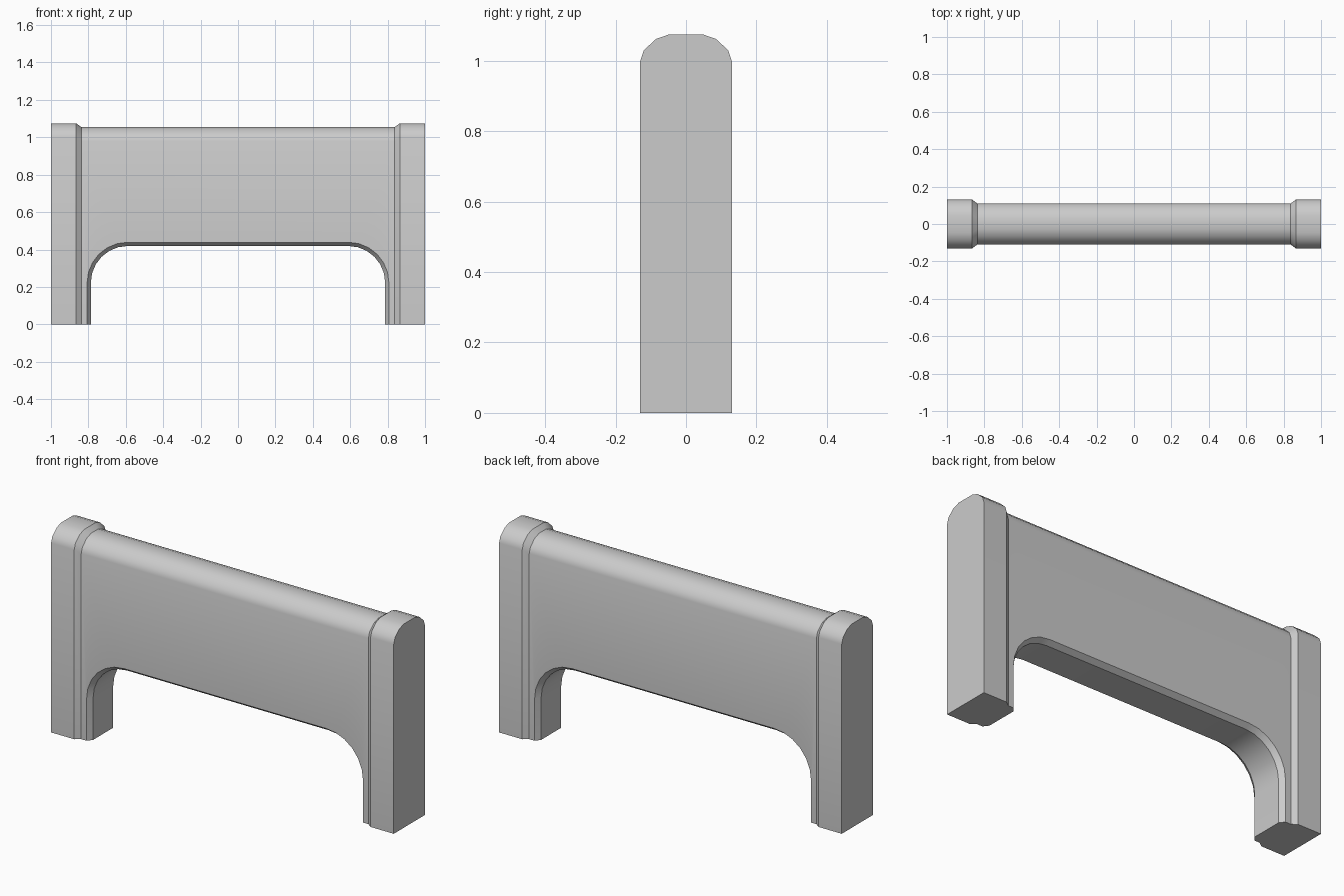
import bpy
import bmesh
import math

if "Cube" in bpy.data.objects:
    bpy.data.objects.remove(bpy.data.objects["Cube"])


def loft(name, rings):
    """Skin a list of matching closed rings into a capped solid."""
    bm = bmesh.new()
    loops = [[bm.verts.new(p) for p in ring] for ring in rings]
    for a, b in zip(loops, loops[1:]):
        for i in range(len(a)):
            j = (i + 1) % len(a)
            bm.faces.new((a[i], a[j], b[j], b[i]))
    bm.faces.new(loops[0])
    bm.faces.new(loops[-1])
    bmesh.ops.recalc_face_normals(bm, faces=bm.faces)
    mesh = bpy.data.meshes.new(name)
    bm.to_mesh(mesh)
    bm.free()
    obj = bpy.data.objects.new(name, mesh)
    bpy.context.collection.objects.link(obj)
    return obj


def wall_section(x, inset):
    """Round-topped slab section; inset slims the middle span."""
    half = [(0.13, 0), (0.13, 1.0), (0.12, 1.03), (0.085, 1.062), (0.048, 1.075)]
    half = [(y - inset, max(0, z - inset)) for y, z in half]
    return [(x, y, z) for y, z in half] + [(x, -y, z) for y, z in reversed(half)]


def arch_section(y, grow):
    """Opening outline with two rounded upper corners."""
    cx, cz, r = 0.59, 0.222, 0.197 + grow
    arc = [(cx + r * math.cos(a), cz + r * math.sin(a))
           for a in (math.pi / 2 * i / 6 for i in range(7))]
    right = [(cx + r, -0.1)] + arc
    return [(x, y, z) for x, z in right] + [(-x, y, z) for x, z in reversed(right)]


# Wall with thicker end posts and a sloped step to the middle span
wall = loft("wall_barrier", [wall_section(x, d) for x, d in (
    (-1, 0), (-0.865, 0), (-0.838, 0.02), (0.838, 0.02), (0.865, 0), (1, 0))])

# Arched opening, chamfered on both faces
cutter = loft("arch_cutter", [arch_section(y, g) for y, g in (
    (-0.2, 0.02), (-0.11, 0.02), (-0.084, 0), (0.084, 0), (0.11, 0.02), (0.2, 0.02))])
# Widen the parts outside the wall so no cutter face lies on its surface
for v in cutter.data.vertices:
    if abs(abs(v.co.y) - 0.11) < 1e-4:
        v.co.y *= 1.002
cutter.hide_render = True

mod = wall.modifiers.new("arch", "BOOLEAN")
mod.operation = "DIFFERENCE"
mod.solver = "EXACT"
mod.object = cutter
bpy.context.view_layer.objects.active = wall
wall.select_set(True)
bpy.ops.object.modifier_apply(modifier=mod.name)
bpy.data.objects.remove(cutter)

# Smooth the rounded top and arch, keep the chamfers crisp
bpy.ops.object.shade_smooth_by_angle(angle=math.radians(35))
